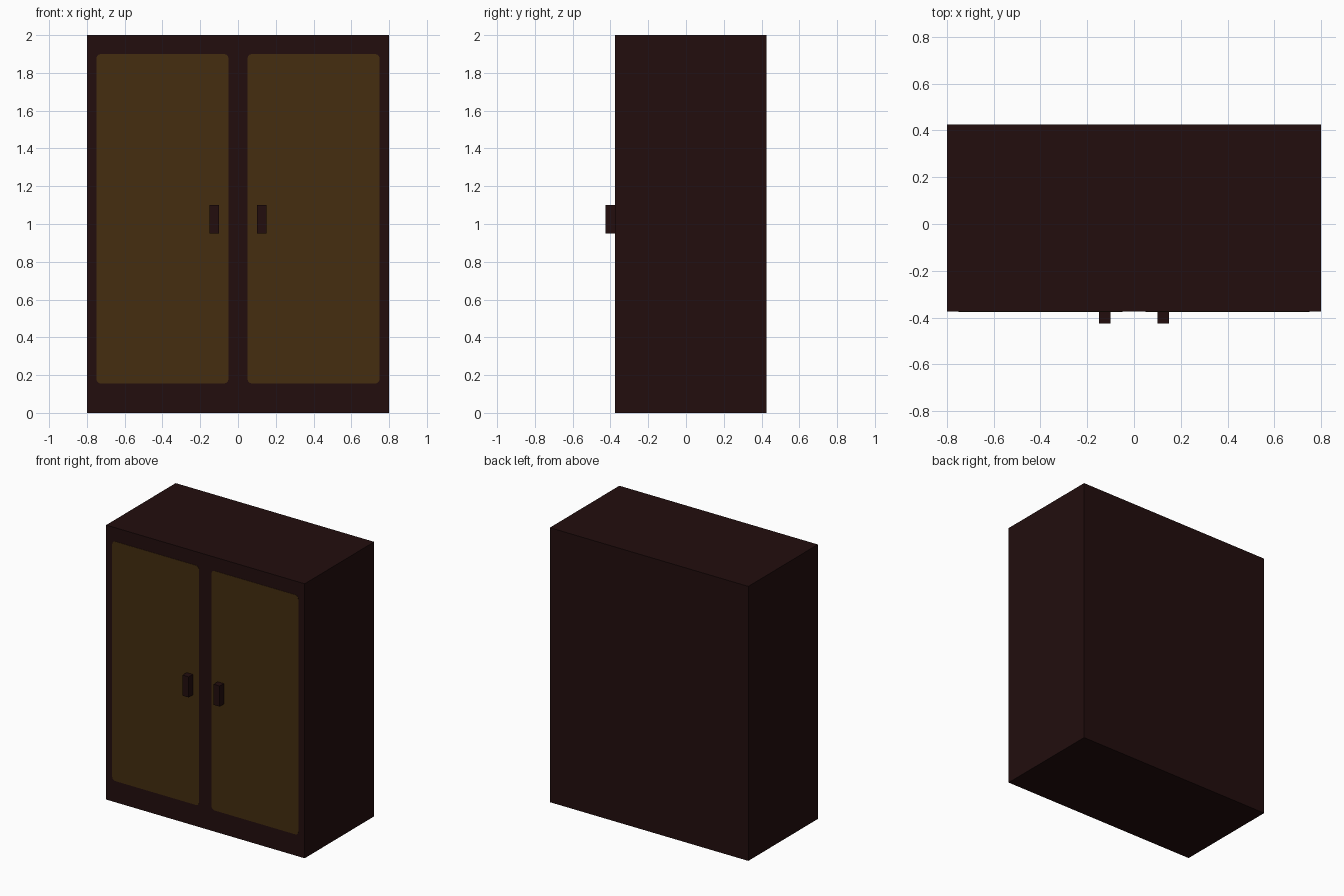
import bpy, bmesh

if "Cube" in bpy.data.objects:
    bpy.data.objects.remove(bpy.data.objects["Cube"])


def material(name, rgb):
    m = bpy.data.materials.new(name)
    m.diffuse_color = (*rgb, 1.0)
    m.use_nodes = True
    m.node_tree.nodes["Principled BSDF"].inputs["Base Color"].default_value = m.diffuse_color
    return m


dark_wood = material("dark wood", (0.016, 0.0042, 0.0042))
olive_panel = material("olive brown panel", (0.058, 0.026, 0.005))


def box(name, lo, hi, mat, corner=0.0):
    """Box between two corners; optionally rounds the edges running along y."""
    bm = bmesh.new()
    bmesh.ops.create_cube(bm, size=1.0)
    for v in bm.verts:
        v.co = [(a + b) / 2 + c * (b - a) for a, b, c in zip(lo, hi, v.co)]
    if corner:
        edges = [e for e in bm.edges
                 if abs(e.verts[0].co.x - e.verts[1].co.x) < 1e-5
                 and abs(e.verts[0].co.z - e.verts[1].co.z) < 1e-5]
        bmesh.ops.bevel(bm, geom=edges, offset=corner, segments=3,
                        profile=0.5, affect='EDGES')
    mesh = bpy.data.meshes.new(name)
    bm.to_mesh(mesh)
    bm.free()
    mesh.materials.append(mat)
    obj = bpy.data.objects.new(name, mesh)
    bpy.context.collection.objects.link(obj)
    return obj


FRONT = -0.375

# Cabinet carcass
box("cabinet_body", (-0.8, FRONT, 0.0), (0.8, 0.425, 2.0), dark_wood)

# Painted door panels and handles, one pair per side
for side, s in (("left", -1), ("right", 1)):
    x0, x1 = sorted((s * 0.05, s * 0.75))
    box(side + "_door_panel", (x0, FRONT - 0.002, 0.155),
        (x1, FRONT + 0.002, 1.90), olive_panel, corner=0.025)
    x0, x1 = sorted((s * 0.10, s * 0.15))
    box(side + "_handle", (x0, -0.425, 0.95), (x1, FRONT, 1.10), dark_wood)
